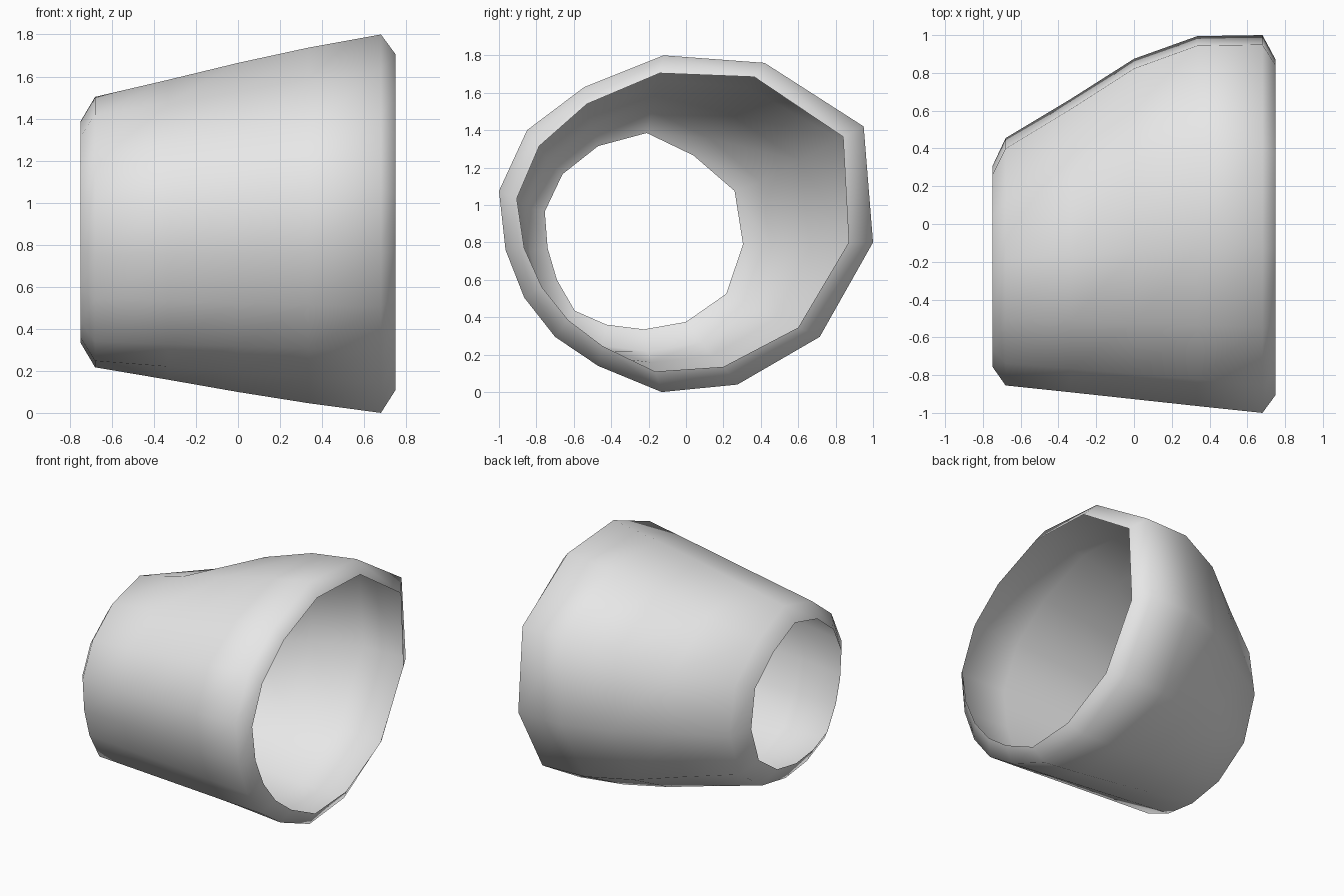
import bpy

if "Cube" in bpy.data.objects:
    bpy.data.objects.remove(bpy.data.objects["Cube"])

# Hoop outlines as (y, z), starting at the top and running towards the back
SMALL_RIM = [(-0.21, 1.385), (0.04, 1.265), (0.26, 1.075), (0.305, 0.79),
             (0.215, 0.525), (0.0, 0.375), (-0.225, 0.335), (-0.425, 0.36),
             (-0.595, 0.435), (-0.69, 0.60), (-0.74, 0.77), (-0.755, 0.965),
             (-0.66, 1.165), (-0.47, 1.315)]
LARGE_HOOP = [(-0.12, 1.80), (0.42, 1.76), (0.95, 1.42), (1.0, 0.80),
              (0.715, 0.295), (0.275, 0.04), (-0.13, 0.0), (-0.47, 0.14),
              (-0.70, 0.295), (-0.865, 0.505), (-0.965, 0.76), (-1.0, 1.075),
              (-0.85, 1.40), (-0.545, 1.63)]
LARGE_RIM = [(-0.14, 1.705), (0.365, 1.685), (0.84, 1.365), (0.87, 0.80),
             (0.60, 0.345), (0.20, 0.135), (-0.165, 0.11), (-0.445, 0.245),
             (-0.63, 0.385), (-0.77, 0.56), (-0.865, 0.77), (-0.905, 1.035),
             (-0.785, 1.315), (-0.53, 1.54)]

# Small hoop: the small rim flared outwards
SMALL_HOOP = [((y + 0.225) * 1.235 - 0.2, (z - 0.86) * 1.225 + 0.86)
              for y, z in SMALL_RIM]


def body_hoop(t, bulged_t):
    """Blend the two hoops; the back side bulges out earlier than the front."""
    hoop = []
    for (y0, z0), (y1, z1) in zip(SMALL_HOOP, LARGE_HOOP):
        w = min(1.0, max(0.0, (y1 + 0.3) / 1.1))
        k = t + (bulged_t - t) * w
        hoop.append((y0 + (y1 - y0) * k, z0 + (z1 - z0) * k))
    return hoop


rings = [(-0.75, SMALL_RIM), (-0.68, SMALL_HOOP),
         (-0.335, body_hoop(0.25, 0.38)), (0.0, body_hoop(0.5, 0.77)),
         (0.335, body_hoop(0.75, 0.99)),
         (0.68, LARGE_HOOP), (0.75, LARGE_RIM)]

# Open tapered sleeve skinned through the rings
n = len(SMALL_RIM)
verts = [(x, y, z) for x, ring in rings for y, z in ring]
faces = []
for i in range(len(rings) - 1):
    for j in range(n):
        k = (j + 1) % n
        faces.append((i * n + j, (i + 1) * n + j, (i + 1) * n + k, i * n + k))

mesh = bpy.data.meshes.new("tapered_sleeve")
mesh.from_pydata(verts, [], faces)
mesh.update()
mesh.polygons.foreach_set("use_smooth", [True] * len(mesh.polygons))

grey = bpy.data.materials.new("light grey")
grey.diffuse_color = (0.8, 0.8, 0.8, 1.0)
grey.use_nodes = True
grey.node_tree.nodes["Principled BSDF"].inputs["Base Color"].default_value = grey.diffuse_color
mesh.materials.append(grey)

sleeve = bpy.data.objects.new("tapered_sleeve", mesh)
bpy.context.collection.objects.link(sleeve)
